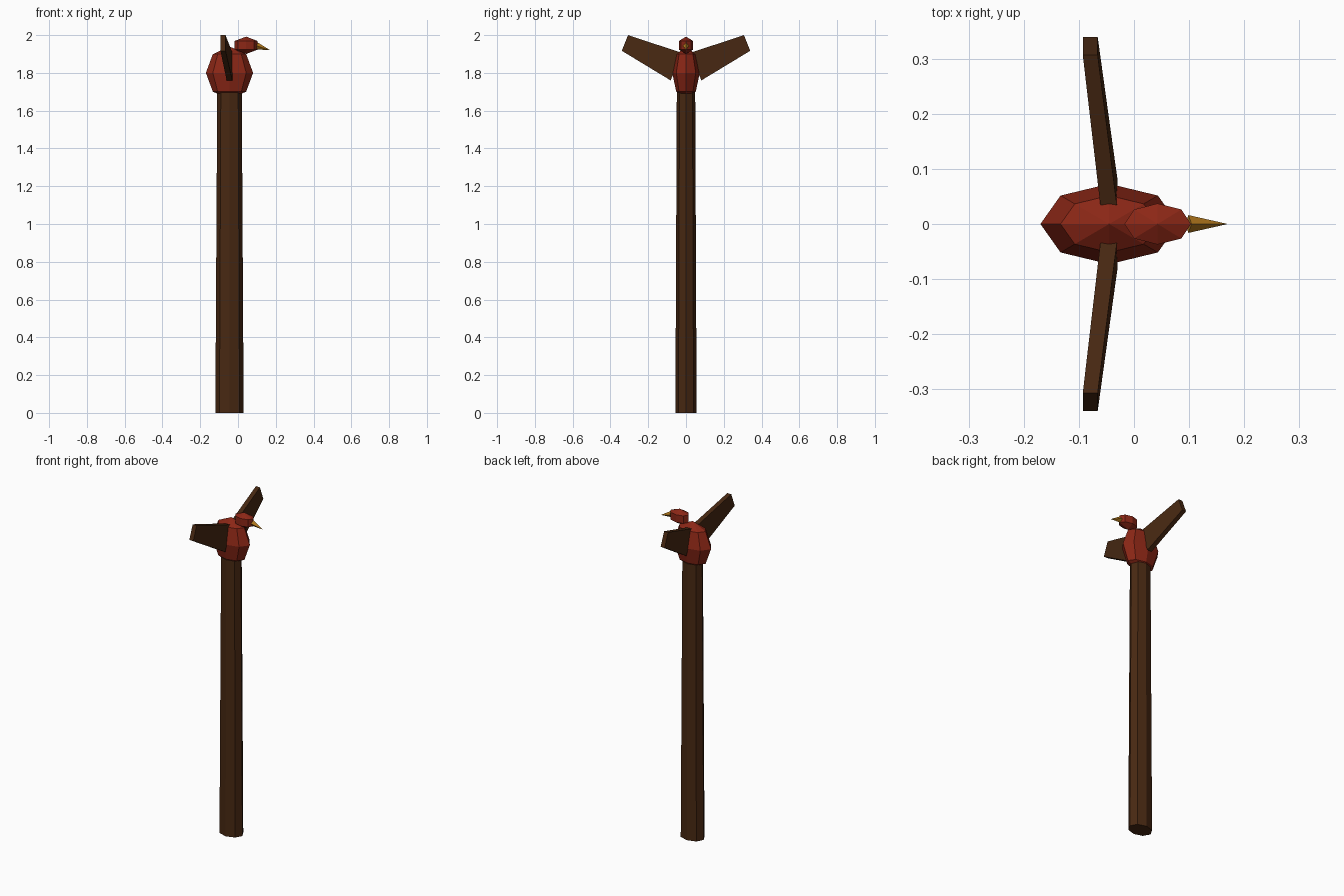
import bpy, bmesh, math
from mathutils import Vector, Matrix

if "Cube" in bpy.data.objects:
    bpy.data.objects.remove(bpy.data.objects["Cube"])


def material(name, rgb):
    m = bpy.data.materials.new(name)
    m.diffuse_color = (*rgb, 1)
    m.use_nodes = True
    m.node_tree.nodes["Principled BSDF"].inputs["Base Color"].default_value = m.diffuse_color
    return m


red = material("red paint", (0.26, 0.02, 0.008))
brown = material("dark wood", (0.064, 0.021, 0.006))
gold = material("ochre", (0.45, 0.19, 0.012))


def finish(name, bm, mat):
    bmesh.ops.recalc_face_normals(bm, faces=bm.faces)
    me = bpy.data.meshes.new(name)
    bm.to_mesh(me)
    bm.free()
    me.materials.append(mat)
    ob = bpy.data.objects.new(name, me)
    bpy.context.collection.objects.link(ob)
    return ob


def ellipsoid(name, center, radii, rings, mat):
    bm = bmesh.new()
    bmesh.ops.create_uvsphere(bm, u_segments=8, v_segments=rings, radius=1)
    bmesh.ops.scale(bm, vec=radii, verts=bm.verts)
    bmesh.ops.translate(bm, vec=center, verts=bm.verts)
    finish(name, bm, mat)


# Tapered oval post
bm = bmesh.new()
bmesh.ops.create_cone(bm, cap_ends=True, segments=8, radius1=0.075,
                      radius2=0.065, depth=1.695)
bmesh.ops.scale(bm, vec=(1, 0.75, 1), verts=bm.verts)
bmesh.ops.translate(bm, vec=(-0.045, 0, 0.8475), verts=bm.verts)
finish("post", bm, brown)

# Body and head
ellipsoid("body", (-0.045, 0, 1.80), (0.125, 0.073, 0.14), 4, red)
ellipsoid("head", (0.043, 0, 1.946), (0.07, 0.043, 0.046), 3, red)

# Beak: four-sided cone tilted down
bm = bmesh.new()
bmesh.ops.create_cone(bm, cap_ends=True, segments=4, radius1=0.019,
                      radius2=0, depth=0.075)
bmesh.ops.scale(bm, vec=(1, 0.85, 1), verts=bm.verts)
base, tip = Vector((0.099, 0, 1.943)), Vector((0.17, 0, 1.92))
tilt = math.pi / 2 + math.atan2(base.z - tip.z, tip.x - base.x)
bmesh.ops.transform(bm, verts=bm.verts, matrix=Matrix.Translation(
    (base + tip) / 2) @ Matrix.Rotation(tilt, 4, 'Y'))
finish("beak", bm, gold)

# Wings: tapered slabs swept up and back
for side, name in ((1, "left_wing"), (-1, "right_wing")):
    bm = bmesh.new()
    outline = [(0.025, 1.907, -0.06, -0.03), (0.307, 2.0, -0.093, -0.066),
               (0.34, 1.917, -0.093, -0.066), (0.081, 1.76, -0.06, -0.03)]
    back = [bm.verts.new((p[2], side * p[0], p[1])) for p in outline]
    front = [bm.verts.new((p[3], side * p[0], p[1])) for p in outline]
    bm.faces.new(back)
    bm.faces.new(front)
    for i in range(4):
        j = (i + 1) % 4
        bm.faces.new((back[i], back[j], front[j], front[i]))
    finish(name, bm, brown)
